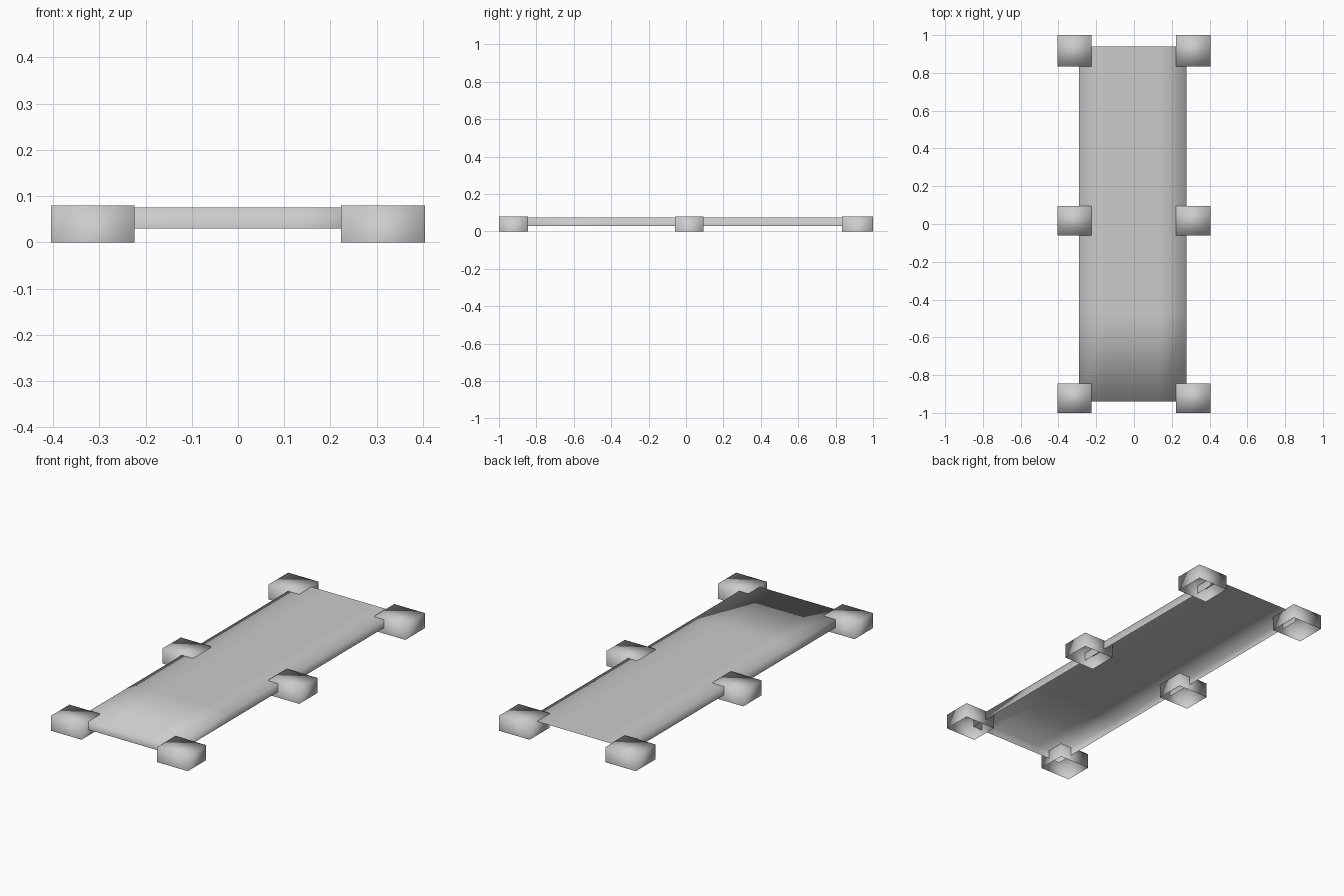
import bpy, bmesh

cube = bpy.data.objects.get("Cube")
if cube:
    bpy.data.objects.remove(cube, do_unlink=True)

grey = bpy.data.materials.new("plain_grey")
grey.use_nodes = True
colour = (0.6, 0.6, 0.6, 1)
grey.diffuse_color = colour
grey.node_tree.nodes["Principled BSDF"].inputs["Base Color"].default_value = colour


def open_shell(name, x, y, z, cuts=0, open_back=False):
    """Smooth-shaded box between the given limits, with no bottom."""
    bm = bmesh.new()
    n = cuts + 1

    def place(fx, fy, height):
        return bm.verts.new((x[0] + (x[1] - x[0]) * fx / n,
                             y[0] + (y[1] - y[0]) * fy / n, height))

    # Top sheet
    grid = [[place(i, j, z[1]) for j in range(n + 1)] for i in range(n + 1)]
    for i in range(n):
        for j in range(n):
            bm.faces.new((grid[i][j], grid[i + 1][j],
                          grid[i + 1][j + 1], grid[i][j + 1]))

    # Walls hanging from the rim
    rim = [e for e in bm.edges if e.is_boundary]
    if open_back:
        rim = [e for e in rim if any(v.co.y < y[1] - 0.001 for v in e.verts)]
    skirt = bmesh.ops.extrude_edge_only(bm, edges=rim)["geom"]
    for v in skirt:
        if isinstance(v, bmesh.types.BMVert):
            v.co.z = z[0]
    bmesh.ops.recalc_face_normals(bm, faces=bm.faces[:])
    bm.faces.ensure_lookup_table()
    if bm.faces[0].normal.z < 0:
        bmesh.ops.reverse_faces(bm, faces=bm.faces[:])
    for f in bm.faces:
        f.smooth = True

    mesh = bpy.data.meshes.new(name)
    bm.to_mesh(mesh)
    bm.free()
    mesh.materials.append(grey)
    obj = bpy.data.objects.new(name, mesh)
    bpy.context.collection.objects.link(obj)
    return obj


# Long deck, open below and at the back
open_shell("deck", (-0.29, 0.277), (-0.94, 0.94), (0.03, 0.075),
           cuts=3, open_back=True)

# Three pairs of corner and middle blocks
rows = {"front": (-1.0, -0.845), "middle": (-0.06, 0.094), "back": (0.835, 1.0)}
sides = {"right": (-0.404, -0.224), "left": (0.223, 0.404)}
for row, y in rows.items():
    for side, x in sides.items():
        open_shell(f"{row}_{side}_block", x, y, (0, 0.08))
